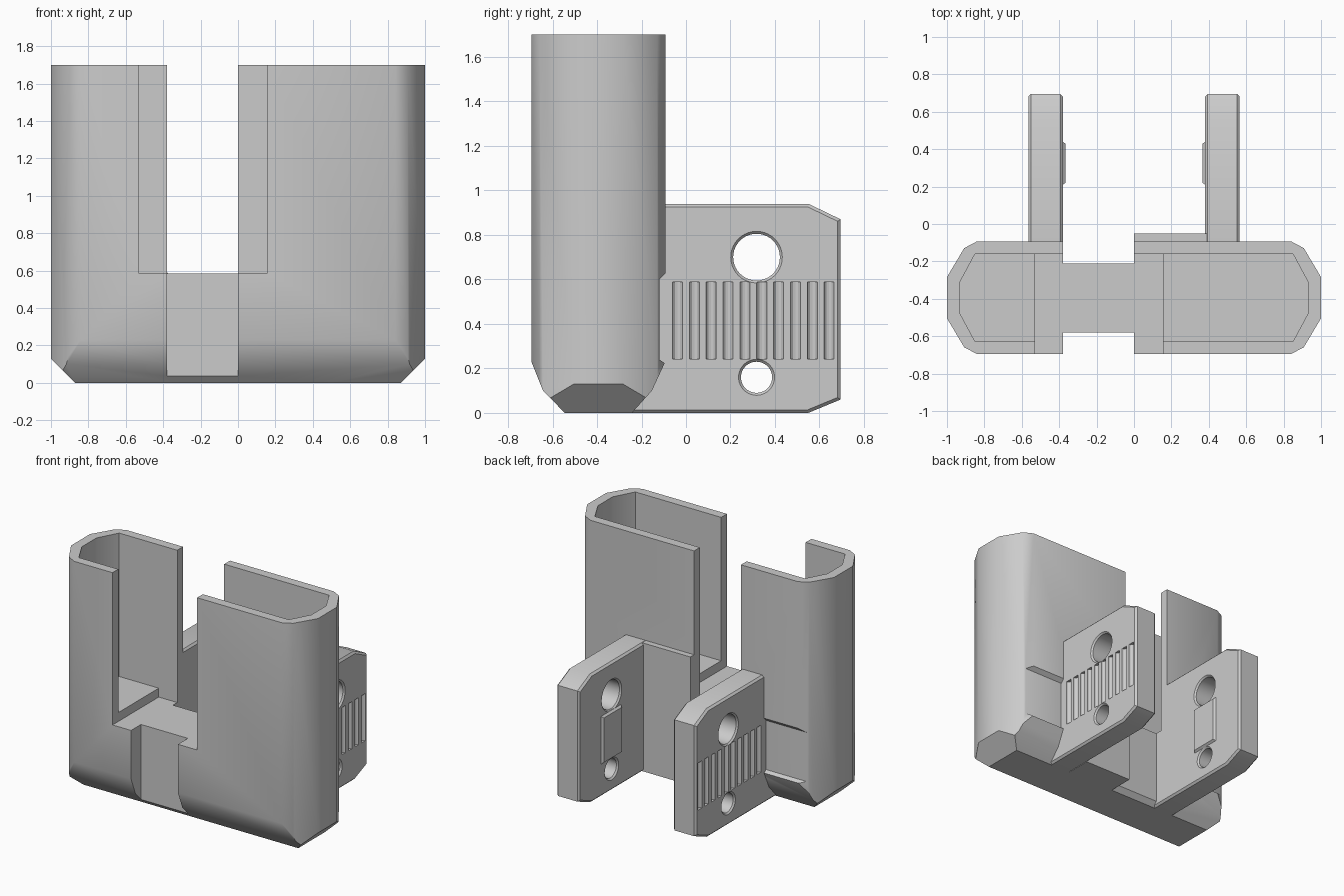
import bpy, bmesh, math

if "Cube" in bpy.data.objects:
    bpy.data.objects.remove(bpy.data.objects["Cube"])

grey = bpy.data.materials.new("plain grey")
grey.diffuse_color = (0.6, 0.6, 0.6, 1)
grey.use_nodes = True
grey.node_tree.nodes["Principled BSDF"].inputs["Base Color"].default_value = grey.diffuse_color


def place(axis, u, v, w):
    # u, v lie in the profile plane, w runs along the axis
    return {"X": (w, u, v), "Y": (u, w, v), "Z": (u, v, w)}[axis]


def loft(name, rings, axis):
    """Solid through rings of (points, position along axis)."""
    bm = bmesh.new()
    loops = [[bm.verts.new(place(axis, u, v, w)) for u, v in pts] for pts, w in rings]
    bm.faces.new(loops[0])
    bm.faces.new(loops[-1])
    n = len(loops[0])
    for a, b in zip(loops, loops[1:]):
        for i in range(n):
            j = (i + 1) % n
            bm.faces.new((a[i], a[j], b[j], b[i]))
    bmesh.ops.recalc_face_normals(bm, faces=bm.faces)
    me = bpy.data.meshes.new(name)
    bm.to_mesh(me)
    bm.free()
    me.materials.append(grey)
    ob = bpy.data.objects.new(name, me)
    bpy.context.collection.objects.link(ob)
    return ob


def prism(name, pts, axis, a, b):
    return loft(name, [(pts, a), (pts, b)], axis)


def box(name, x, y, z):
    return prism(name, [(x[0], y[0]), (x[1], y[0]), (x[1], y[1]), (x[0], y[1])], "Z", *z)


def circle(cu, cv, r, n):
    return [(cu + r * math.cos(2 * math.pi * i / n), cv + r * math.sin(2 * math.pi * i / n))
            for i in range(n)]


def activate(ob):
    bpy.ops.object.select_all(action="DESELECT")
    ob.select_set(True)
    bpy.context.view_layer.objects.active = ob


def combine(ob, tool, op="DIFFERENCE"):
    activate(ob)
    m = ob.modifiers.new("combine", "BOOLEAN")
    m.operation, m.solver, m.object = op, "EXACT", tool
    bpy.ops.object.modifier_apply(modifier=m.name)
    bpy.data.objects.remove(tool)


def smooth(ob, degrees):
    activate(ob)
    bpy.ops.object.shade_smooth_by_angle(angle=math.radians(degrees))


def outline(half, mid=-0.394):
    # two-way symmetric plan from one quarter of offsets
    q = half + [(x, -y) for x, y in reversed(half)]
    q += [(-x, -y) for x, y in half] + [(-x, y) for x, y in reversed(half)]
    return [(x, mid + y) for x, y in q]


# Holder body: faceted plan, rounded lower edges, chamfered lower ends
body = prism("holder_body", outline([(0.84, 0.301), (0.908, 0.265), (1.0, 0.11)]), "Z", 0, 1.7)
combine(body, prism("side_profile", [
    (-0.545, 0), (-0.243, 0), (-0.153, 0.1), (-0.093, 0.23), (-0.05, 0.4), (-0.05, 1.8),
    (-0.75, 1.8), (-0.75, 0.4), (-0.695, 0.23), (-0.643, 0.1)], "X", -1.2, 1.2), "INTERSECT")
combine(body, prism("end_profile", [
    (-0.87, 0), (0.87, 0), (1.07, 0.2), (1.07, 1.8), (-1.07, 1.8), (-1.07, 0.2)],
    "Y", -1, 0.5), "INTERSECT")

# Cavity, front opening, rear slot and the waist notches below them
combine(body, prism("cavity", outline([(0.85, 0.234), (0.93, 0.085)]), "Z", 0.65, 2))
combine(body, box("front_opening", (-0.53, 0.155), (-1, -0.16), (0.585, 2)))
combine(body, box("rear_slot", (-0.38, 0), (-1, 1), (0.585, 2)))
combine(body, box("front_notch", (-0.38, 0), (-1, -0.58), (-1, 1)))
combine(body, box("rear_notch", (-0.38, 0), (-0.21, 1), (-1, 1)))

# Shallow finger recess behind each end
for a, b in ((0.5, 1.1), (-1.1, -0.5)):
    combine(body, prism("recess", [(-0.12, 0.24), (-0.12, 0.6), (-0.09, 0.63), (0.1, 0.63),
                                   (0.1, 0.22), (-0.09, 0.22)], "X", a, b))
smooth(body, 35)

# Back plate beside the slot
prism("back_plate", [(-0.245, 0), (-0.05, 0), (-0.05, 0.94), (-0.13, 0.94), (-0.13, 0.5),
                     (-0.245, 0.5)], "X", 0, 0.39)

# Clamp arm with chamfered rim
X0, X1 = 0.38, 0.565
arm = prism("clamp_arms", [(-0.245, 0), (0.55, 0), (0.695, 0.06), (0.695, 0.87), (0.55, 0.94),
                           (-0.13, 0.94), (-0.13, 0.5), (-0.245, 0.5)], "X", X0, X1)
bm = bmesh.new()
bm.from_mesh(arm.data)
rim = [e for e in bm.edges if abs(e.verts[0].co.x - e.verts[1].co.x) < 1e-4
       and (e.verts[0].co.y + e.verts[1].co.y) / 2 > 0]
bmesh.ops.bevel(bm, geom=rim, offset=0.014, segments=1, affect="EDGES")
bm.to_mesh(arm.data)
bm.free()

# Countersunk holes
for z, r in ((0.70, 0.105), (0.16, 0.07)):
    big, small = circle(0.317, z, r + 0.011, 40), circle(0.317, z, r, 40)
    combine(arm, loft("hole", [(big, X0 - 0.05), (big, X0), (small, X0 + 0.011),
                               (small, X1 - 0.011), (big, X1), (big, X1 + 0.05)], "X"))

# Grip grooves on the outer face
for i in range(10):
    combine(arm, prism("groove", circle(X1, -0.038 + 0.0757 * i, 0.0225, 12), "Z", 0.243, 0.588))

# Raised pad on the inner face
pad_rings = [([(0.21 + d, 0.24 + d), (0.44 - d, 0.24 + d), (0.44 - d, 0.59 - d),
               (0.21 + d, 0.59 - d)], x) for d, x in ((0, X0 + 0.01), (0, X0), (0.012, X0 - 0.015))]
pad = loft("inner_pads", pad_rings, "X")

smooth(arm, 28)
for ob in (arm, pad):
    ob.modifiers.new("mirror", "MIRROR").use_axis = (True, False, False)
